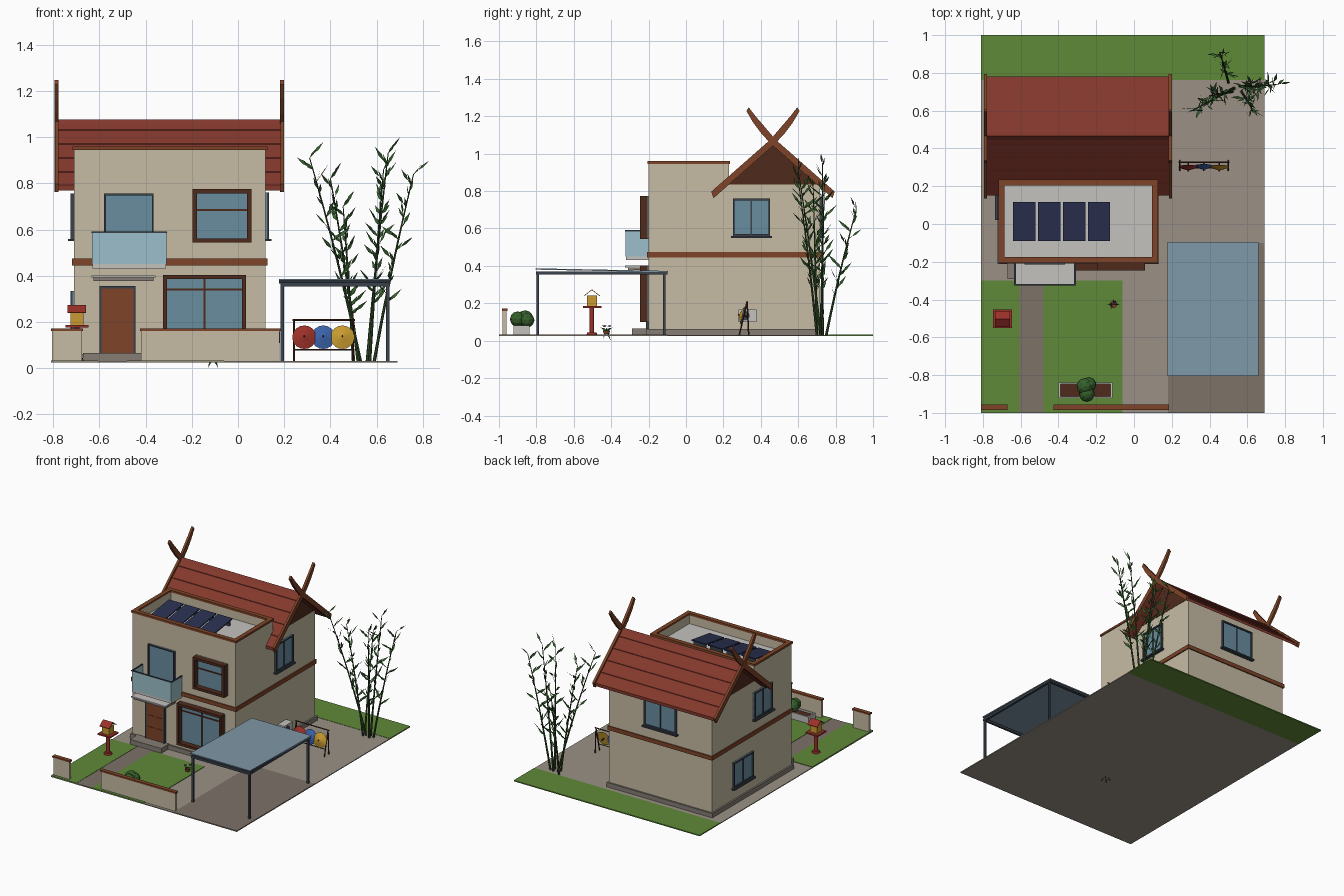
import bpy, bmesh, math, random
from mathutils import Vector, Matrix

if "Cube" in bpy.data.objects:
    bpy.data.objects.remove(bpy.data.objects["Cube"])
random.seed(4)

def mat(name, hexa, alpha=1.0):
    m = bpy.data.materials.new(name)
    c = [int(hexa[i:i + 2], 16) / 255 for i in (0, 2, 4)]
    m.diffuse_color = [v / 12.92 if v < .04 else ((v + .055) / 1.055) ** 2.4 for v in c] + [alpha]
    m.use_nodes = True
    m.node_tree.nodes["Principled BSDF"].inputs["Base Color"].default_value = m.diffuse_color
    return m

WALL, WOOD, DARKWOOD = mat("wall", "C6BCA4"), mat("wood", "7E4428"), mat("dark_wood", "4F2A1C")
TILE, GLASS, STEEL = mat("tile", "84382C"), mat("glass", "6A8DA0"), mat("steel", "3A424C")
PAVE, DRIVE, GRASS = mat("paving", "9B9186"), mat("drive", "7D7368"), mat("grass", "5F8A38")
STONE, PALE, PANEL = mat("stone", "857D74"), mat("pale", "C4C2BE"), mat("panel", "2A3050")
RAIL, CANOPY = mat("rail_glass", "9CC0CC", .6), mat("canopy_glass", "7F98A8", .75)
LEAF, STALK, RED = mat("leaf", "35602C"), mat("stalk", "34502A"), mat("red", "9A3028")
BLUE, GOLD, PURPLE = mat("blue", "3A62A8"), mat("gold", "C89A30"), mat("purple", "8A4AA0")

def finish(name, bm, m):
    me = bpy.data.meshes.new(name)
    bm.to_mesh(me)
    bm.free()
    ob = bpy.data.objects.new(name, me)
    bpy.context.collection.objects.link(ob)
    me.materials.append(m)
    return ob

def boxes(name, m, *dims):
    """Each dim is x0, x1, y0, y1, z0, z1."""
    bm = bmesh.new()
    for x0, x1, y0, y1, z0, z1 in dims:
        c = Vector((x0 + x1, y0 + y1, z0 + z1)) / 2
        s = (abs(x1 - x0), abs(y1 - y0), abs(z1 - z0), 1)
        bmesh.ops.create_cube(bm, size=1, matrix=Matrix.Translation(c) @ Matrix.Diagonal(s))
    return finish(name, bm, m)

def rods(name, m, items, sides=8):
    """Each item is start, end, start radius, end radius."""
    bm = bmesh.new()
    for p, q, r1, r2 in items:
        p, q = Vector(p), Vector(q)
        d = q - p
        M = Matrix.Translation((p + q) / 2) @ d.to_track_quat('Z', 'Y').to_matrix().to_4x4()
        bmesh.ops.create_cone(bm, cap_ends=True, segments=sides, radius1=r1, radius2=r2, depth=d.length, matrix=M)
    return finish(name, bm, m)

def prism(name, m, x0, x1, *profiles):
    """Extrude (y, z) profiles from x0 to x1."""
    bm = bmesh.new()
    for prof in profiles:
        f = bm.faces.new([bm.verts.new((x0, y, z)) for y, z in prof])
        g = bmesh.ops.extrude_face_region(bm, geom=[f])['geom']
        bmesh.ops.translate(bm, vec=(x1 - x0, 0, 0), verts=[v for v in g if isinstance(v, bmesh.types.BMVert)])
    bmesh.ops.recalc_face_normals(bm, faces=bm.faces)
    return finish(name, bm, m)

def leaves(name, m, items, width):
    bm = bmesh.new()
    for p, d in items:
        s = d.cross(Vector((random.uniform(-1, 1), random.uniform(-1, 1), .4))).normalized() * width
        bm.faces.new([bm.verts.new(v) for v in (p, p + d * .4 + s, p + d, p + d * .4 - s)])
    return finish(name, bm, m)

FACES = {"front": (1, -.20, -1), "back": (1, .716, 1), "left": (0, -.71, -1), "right": (0, .12, 1)}

def on_face(face, u0, u1, d0, d1, z0, z1):
    axis, pos, sign = FACES[face]
    a, b = pos + sign * d0, pos + sign * d1
    return (u0, u1, a, b, z0, z1) if axis else (a, b, u0, u1, z0, z1)

def window(name, face, u0, u1, z0, z1, m, w=.01, depth=.015, ups=(), acrosses=(), sill=False):
    """Framed pane, with upright and crosswise bars."""
    boxes(name + "_glass", GLASS, on_face(face, u0, u1, -.01, .006, z0, z1))
    bars = [(u0, u0 + w, depth, z0, z1), (u1 - w, u1, depth, z0, z1),
            (u0, u1, depth, z0, z0 + w), (u0, u1, depth, z1 - w, z1)]
    bars += [(u - .004, u + .004, .011, z0, z1) for u in ups] + [(u0, u1, .011, z - .004, z + .004) for z in acrosses]
    if sill:
        bars.append((u0 - .01, u1 + .01, depth + .01, z0 - .01, z0))
    boxes(name + "_frame", m, *[on_face(face, a, b, 0, d, c, e) for a, b, d, c, e in bars])

# Ground
boxes("paving", PAVE, (-.81, .69, -1, .763, .024, .03))
boxes("back_lawn", GRASS, (-.81, .69, .763, 1, .024, .032))
boxes("front_lawn", GRASS, (-.81, -.605, -1, -.3, .028, .034), (-.48, -.06, -1, -.3, .028, .034))
boxes("path_and_drive", DRIVE, (-.605, -.48, -1, -.3, .028, .032), (.18, .69, -1, -.1, .028, .032))

# House walls, parapet, bands
boxes("house_walls", WALL, (-.71, .12, -.2, .23, .03, .88), (-.71, .12, .2, .716, .03, .84))
boxes("parapet", WALL, (-.71, .12, -.2, -.175, .88, .947), (-.71, .12, .205, .23, .88, .947),
      (-.71, -.685, -.175, .205, .88, .947), (.095, .12, -.175, .205, .88, .947))
boxes("parapet_cap", WOOD, (-.717, .127, -.207, -.175, .945, .96), (-.717, .127, .203, .235, .945, .96),
      (-.717, -.685, -.175, .203, .945, .96), (.095, .127, -.175, .203, .945, .96))
boxes("roof_deck", PALE, (-.69, .1, -.18, .21, .878, .885))
boxes("floor_band", WOOD, (-.718, .128, -.208, .724, .445, .474))
boxes("plinth", STONE, (-.722, .132, -.212, .728, .03, .062))

# Solar panels, tilted
for i in range(4):
    x = -.64 + i * .132
    prism("solar_panel", PANEL, x, x + .118, [(-.09, .9), (.117, .93), (.117, .938), (-.09, .908)])
    boxes("panel_feet", STEEL, (x + .01, x + .108, .095, .105, .885, .928), (x + .01, x + .108, -.08, -.07, .885, .902))

# Pitched roof
prism("gable", DARKWOOD, -.712, .122, [(.215, .835), (.716, .835), (.465, 1.055)])
prism("tiled_roof", TILE, -.78, .187, [(.15, .77), (.15, .792), (.465, 1.07), (.78, .792), (.78, .77), (.465, 1.046)])
rows = []
for t in (.12, .34, .56, .78):
    for s in (-1, 1):
        y, z = .465 + s * .315 * t, 1.07 - .278 * t
        rows.append([(y, z - .01), (y, z + .005), (y + s * .008, z - .003), (y + s * .008, z - .014)])
prism("tile_rows", TILE, -.778, .185, *rows)
prism("ridge_cap", TILE, -.78, .187, [(.445, 1.053), (.465, 1.077), (.485, 1.053), (.465, 1.045)])

# Barge boards that cross into horns
for x in (-.795, .182):
    for s in (-1, 1):
        path = [(-.318, .762, .797), (.0, 1.042, 1.077), (.06, 1.105, 1.148), (.105, 1.165, 1.2), (.142, 1.228, 1.248)]
        lower = [(.465 + s * y, a) for y, a, b in path]
        upper = [(.465 + s * (y - .012), b) for y, a, b in path]
        prism("barge_board", WOOD, x + (.002 if s > 0 else 0), x + .018, lower + upper[::-1])

# Windows
window("bay_window_upper", "front", -.196, .058, .543, .775, DARKWOOD, .018, .045, acrosses=(.685,))
window("bay_window_lower", "front", -.325, .035, .1, .403, DARKWOOD, .018, .045, ups=(-.145,), acrosses=(.34,))
window("balcony_door", "front", -.58, -.365, .45, .755, STEEL, .008)
window("right_window", "right", .25, .45, .56, .76, STEEL, ups=(.35,), sill=True)
window("left_upper_window", "left", .03, .24, .56, .755, STEEL, ups=(.135,), sill=True)
window("left_lower_window", "left", .25, .48, .15, .335, STEEL, ups=(.365,), sill=True)
window("back_window", "back", -.43, -.17, .56, .77, STEEL, ups=(-.3,), sill=True)

# Front door and step
boxes("door", WOOD, (-.593, -.45, -.21, -.195, .065, .35))
boxes("door_frame", STEEL, (-.6, -.59, -.215, -.2, .065, .355), (-.453, -.443, -.215, -.2, .065, .355),
      (-.6, -.443, -.215, -.2, .345, .355))
boxes("door_panels", WOOD, *[(x, x + .05, -.214, -.2, z, z + .07) for x in (-.58, -.515) for z in (.085, .17, .255)])
boxes("door_step", STONE, (-.67, -.416, -.29, -.2, .03, .065))

# Door canopy and balcony
boxes("door_canopy", STONE, (-.625, -.365, -.31, -.2, .377, .392))
boxes("canopy_top", PALE, (-.635, -.358, -.325, -.2, .392, .402))
boxes("balcony_slab", PALE, (-.63, -.312, -.322, -.2, .432, .45))
boxes("balcony_glass", RAIL, (-.63, -.312, -.324, -.318, .45, .585), (-.632, -.626, -.318, -.2, .45, .585),
      (-.316, -.31, -.318, -.2, .45, .585))
boxes("balcony_handrail", STEEL, (-.634, -.308, -.326, -.317, .585, .592), (-.634, -.625, -.317, -.2, .585, .592),
      (-.317, -.308, -.317, -.2, .585, .592))

# Carport
boxes("carport_posts", STEEL, *[(x - .007, x + .007, y - .007, y + .007, .03, .36)
                                for x in (.192, .648) for y in (-.793, -.117)])
boxes("carport_beams", STEEL, (.183, .2, -.802, -.1, .353, .37), (.64, .657, -.802, -.1, .353, .37),
      (.183, .657, -.802, -.787, .353, .37), (.183, .657, -.122, -.1, .353, .37))
prism("carport_roof", CANOPY, .178, .66, [(-.805, .38), (-.095, .366), (-.095, .373), (-.805, .387)])

# Front garden wall
boxes("garden_wall", WALL, (-.805, -.675, -.98, -.96, .03, .16), (-.42, .18, -.98, -.96, .03, .16))
boxes("garden_wall_cap", WOOD, (-.81, -.67, -.985, -.955, .16, .171), (-.425, .186, -.985, -.955, .16, .171))

# Shrine on a post
rods("shrine_post", RED, [((-.697, -.503, .03), (-.697, -.503, .178), .012, .012),
                          ((-.697, -.503, .03), (-.697, -.503, .045), .03, .025)], 12)
boxes("shrine_platform", RED, (-.747, -.647, -.55, -.453, .176, .186))
boxes("shrine_room", GOLD, (-.725, -.669, -.53, -.476, .186, .242))
prism("shrine_roof", RED, -.737, -.657, [(-.545, .238), (-.503, .27), (-.461, .238), (-.461, .242), (-.503, .274), (-.545, .242)])

# Planter with bush
boxes("planter", PALE, (-.4, -.115, -.922, -.912, .03, .082), (-.4, -.115, -.848, -.838, .03, .082),
      (-.4, -.39, -.912, -.848, .03, .082), (-.125, -.115, -.912, -.848, .03, .082))
boxes("planter_soil", DARKWOOD, (-.39, -.125, -.912, -.848, .03, .07))
bm = bmesh.new()
for x, y, z, r in ((-.26, -.86, .118, .045), (-.25, -.9, .115, .042), (-.24, -.85, .11, .04)):
    bmesh.ops.create_icosphere(bm, subdivisions=2, radius=r, matrix=Matrix.Translation((x, y, z)))
finish("bush", bm, LEAF)

# Small potted orchid with drooping leaves
P = Vector((-.108, -.425, .055))
rods("orchid_pot", WOOD, [(P - Vector((0, 0, .02)), P, .014, .02)], 10)
leaves("orchid_leaves", LEAF, [(P, Vector((.032 * math.cos(a), .032 * math.sin(a), -.055 if i % 2 else .015)))
                               for i, a in enumerate(k * math.tau / 8 for k in range(8))], .006)
leaves("orchid_flowers", PURPLE, [(P + Vector((x, x, .018)), Vector((.012 * math.cos(a), .012 * math.sin(a), .012)))
                                  for x in (-.012, .012) for a in (0, 1.6, 3.1, 4.7)], .006)

# Air conditioner on the right wall
boxes("air_conditioner", PALE, (.125, .178, .28, .376, .1, .168))
rods("air_conditioner_fan", STEEL, [((.176, .315, .134), (.181, .315, .134), .025, .025)], 16)

# Umbrella rack
rods("rack", DARKWOOD, [((x, .285, .03), (x, .327, .21), .004, .004) for x in (.243, .498)] +
     [((x, .335, .03), (x, .327, .21), .004, .004) for x in (.243, .498)] +
     [((.235, .327, .208), (.506, .327, .208), .004, .004), ((.243, .296, .08), (.498, .296, .08), .003, .003)])
for x, m, y in ((.287, RED, .302), (.369, BLUE, .306), (.452, GOLD, .302)):
    rods("umbrella", m, [((x, y, .134), (x, y - .018, .138), .052, .004)], 18)
    rods("umbrella_stick", DARKWOOD, [((x, y + .025, .128), (x, y - .024, .14), .004, .004)], 6)

# Bamboo clump
culms, twigs, blades = [], [], []
for base, top in (((.53, .72), (.31, .60, .91)), ((.50, .75), (.455, .91, .70)), ((.57, .70), (.63, .60, .86)),
                  ((.56, .73), (.65, .73, .93)), ((.59, .72), (.76, .74, .84)), ((.52, .70), (.40, .68, .82))):
    a, b = Vector((*base, .03)), Vector(top)
    mid = (a + b) / 2 + Vector((a.x - b.x, a.y - b.y, 0)) * .08
    pt = lambda t: a * (1 - t) ** 2 + mid * 2 * t * (1 - t) + b * t * t
    for i in range(8):
        t, u = i / 8, (i + 1) / 8
        culms.append((pt(t), pt(u), .0075 - .005 * t, .0065 - .005 * t))
    for i in range(13):
        t = .3 + .7 * i / 12
        p, ang = pt(t), i * 2.6 + random.uniform(-.5, .5)
        d = Vector((math.cos(ang) * .7, math.sin(ang) * .7, random.uniform(.5, 1))).normalized()
        q = p + d * .025
        twigs.append((p, q, .0015, .001))
        blades.append((q, d * random.uniform(.06, .08)))
        blades.append((p, (d + Vector((-d.y, d.x, .3)) * .5).normalized() * .06))
rods("bamboo_culms", STALK, culms, 7)
rods("bamboo_twigs", STALK, twigs, 4)
leaves("bamboo_leaves", LEAF, blades, .008)
